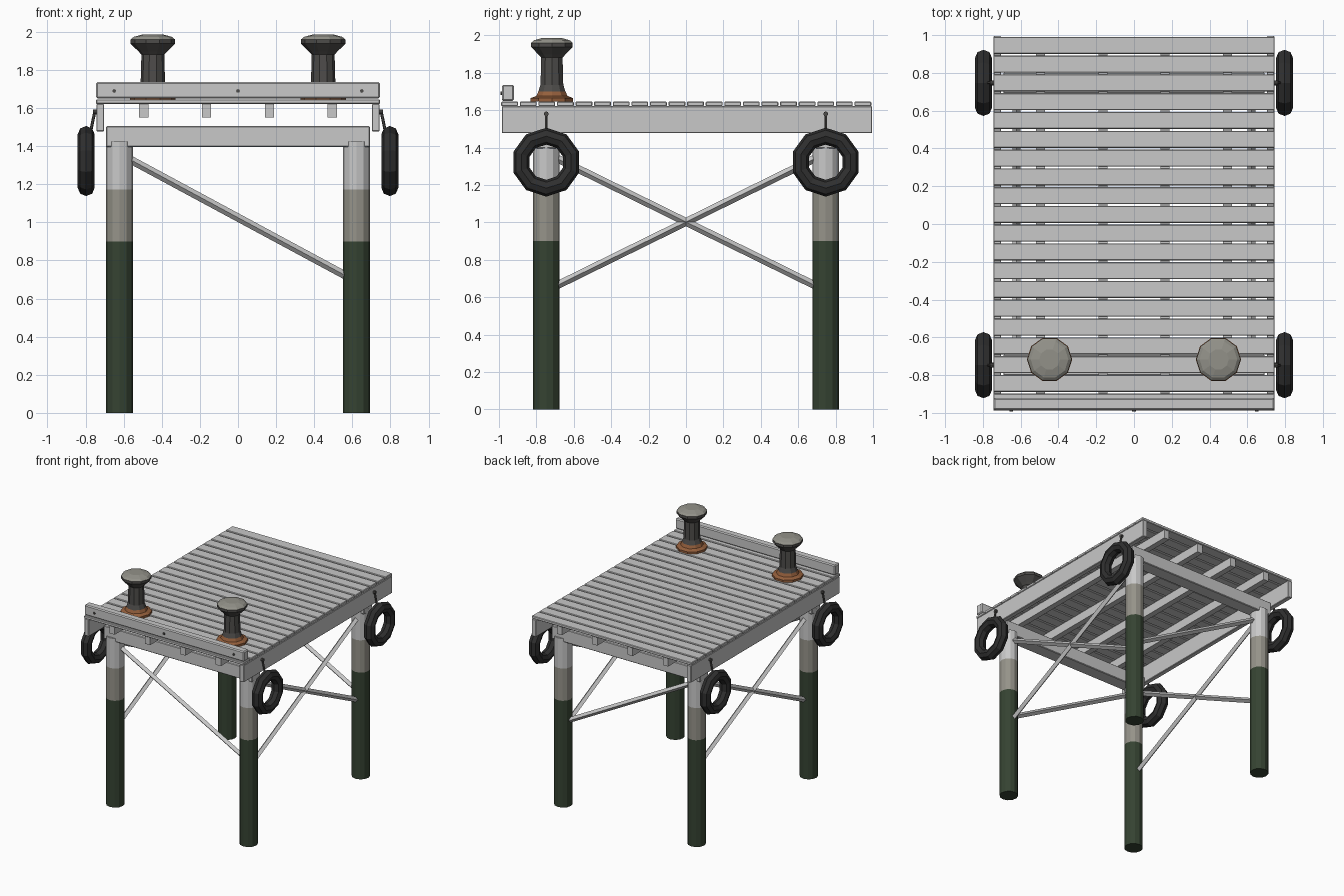
import bpy, bmesh, math
from mathutils import Vector

cube = bpy.data.objects.get("Cube")
if cube:
    bpy.data.objects.remove(cube)


def material(name, rgb):
    m = bpy.data.materials.new(name)
    m.use_nodes = True
    m.diffuse_color = (*rgb, 1)
    m.node_tree.nodes["Principled BSDF"].inputs["Base Color"].default_value = (*rgb, 1)
    return m


wood = material("weathered_wood", (0.58, 0.58, 0.58))
damp = material("damp_wood", (0.30, 0.29, 0.25))
algae = material("algae_green", (0.036, 0.056, 0.032))
iron = material("dark_iron", (0.075, 0.072, 0.068))
worn = material("worn_iron", (0.29, 0.285, 0.25))
rust = material("rust", (0.30, 0.115, 0.045))
rubber = material("black_rubber", (0.028, 0.028, 0.028))


def finish(name, bm, mats, rule=None):
    bmesh.ops.recalc_face_normals(bm, faces=bm.faces[:])
    if rule:
        for f in bm.faces:
            f.material_index = rule(f)
    me = bpy.data.meshes.new(name)
    bm.to_mesh(me)
    bm.free()
    for m in mats:
        me.materials.append(m)
    ob = bpy.data.objects.new(name, me)
    bpy.context.collection.objects.link(ob)
    return ob


def box(name, low, high, bevel=0.0):
    bm = bmesh.new()
    bmesh.ops.create_cube(bm, size=1)
    for v in bm.verts:
        v.co = [l + (c + 0.5) * (h - l) for l, h, c in zip(low, high, v.co)]
    ob = finish(name, bm, [wood])
    if bevel:
        mod = ob.modifiers.new("edge", "BEVEL")
        mod.width, mod.segments = bevel, 1
    return ob


def lathe(name, profile, sides, mats, rule, place):
    """Capped solid of revolution from (radius, height) pairs."""
    bm = bmesh.new()
    rings = []
    for r, z in profile:
        angles = [math.tau * i / sides for i in range(sides)]
        rings.append([bm.verts.new((r * math.cos(a), r * math.sin(a), z)) for a in angles])
    for a, b in zip(rings, rings[1:]):
        for i in range(sides):
            j = (i + 1) % sides
            bm.faces.new((a[i], a[j], b[j], b[i]))
    bm.faces.new(rings[0])
    bm.faces.new(rings[-1])
    ob = finish(name, bm, mats, rule)
    ob.location = place
    return ob


def rod(name, start, end, radius, sides, mat):
    """Straight bar between two points; four sides give a bar set on edge."""
    start, end = Vector(start), Vector(end)
    d = end - start
    bm = bmesh.new()
    bmesh.ops.create_cone(bm, cap_ends=True, segments=sides, radius1=radius,
                          radius2=radius, depth=d.length)
    ob = finish(name, bm, [mat])
    ob.rotation_euler = d.to_track_quat("Z", "Y").to_euler()
    ob.location = (start + end) / 2
    return ob


def torus(name, major, minor, n, m, mat):
    bm = bmesh.new()
    grid = []
    for i in range(n):
        a = math.tau * i / n
        ring = []
        for j in range(m):
            b = math.tau * j / m
            r = major + minor * math.cos(b)
            ring.append(bm.verts.new((minor * math.sin(b), r * math.sin(a), r * math.cos(a))))
        grid.append(ring)
    for i in range(n):
        for j in range(m):
            k, l = (i + 1) % n, (j + 1) % m
            bm.faces.new((grid[i][j], grid[k][j], grid[k][l], grid[i][l]))
    return finish(name, bm, [mat])


# Deck planks
PITCH = 0.0994
for i in range(20):
    y = -0.988 + i * PITCH
    box("deck_plank", (-0.745, y, 1.622), (0.745, y + 0.09, 1.646), 0.004)

# Side beams, joists and front curb
for s in (-1, 1):
    xs = sorted((s * 0.703, s * 0.743))
    box("side_beam", (xs[0], -0.985, 1.477), (xs[1], 0.995, 1.622), 0.004)
for x in (-0.495, -0.165, 0.165, 0.495):
    box("joist", (x - 0.024, -0.97, 1.55), (x + 0.024, 0.98, 1.622))
box("front_curb", (-0.745, -0.985, 1.65), (0.745, -0.92, 1.736), 0.008)
for x in (-0.65, 0, 0.65):
    rod("curb_bolt", (x, -0.992, 1.69), (x, -0.97, 1.69), 0.01, 8, iron)


# Posts with tide bands, and cap beams across each pair
def tide_band(f):
    z = f.calc_center_median().z
    return 0 if z < 0.9 else 1 if z < 1.172 else 2


PX, PY = 0.622, 0.747
for sy in (-1, 1):
    for sx in (-1, 1):
        lathe("post", [(0.071, z) for z in (0, 0.9, 1.172, 1.425)], 12,
              [algae, damp, wood], tide_band, (sx * PX, sy * PY, 0))
    box("cap_beam", (-0.692, sy * PY - 0.055, 1.395), (0.692, sy * PY + 0.055, 1.505), 0.005)
    rod("end_brace", (-PX, sy * PY, 1.36), (PX, sy * PY, 0.69), 0.021, 4, wood)

# Crossed braces on both sides
for sx in (-1, 1):
    for sy in (-1, 1):
        rod("side_brace", (sx * PX, -sy * PY, 0.635), (sx * PX, sy * PY, 1.37), 0.021, 4, wood)

# Tyre fenders hung from the side beams
for sx in (-1, 1):
    for sy in (-1, 1):
        tyre = torus("tyre_fender", 0.139, 0.045, 10, 8, rubber)
        tyre.location = (sx * 0.797, sy * PY, 1.322)
        rod("fender_rope", (sx * 0.75, sy * PY, 1.59), (sx * 0.775, sy * PY, 1.47), 0.008, 6, iron)
        rod("fender_bolt", (sx * 0.735, sy * PY, 1.58), (sx * 0.762, sy * PY, 1.58), 0.013, 8, iron)


# Mooring bollards: rusty flange, dark stem, worn cap
def bollard_part(f):
    z = f.calc_center_median().z
    if z < 0.054:
        return 0
    return 2 if z > 0.318 else 1


BOLLARD = [(0.12, 0), (0.12, 0.018), (0.088, 0.03), (0.076, 0.054), (0.064, 0.09),
           (0.06, 0.235), (0.076, 0.252), (0.117, 0.292), (0.117, 0.314),
           (0.1, 0.328), (0.055, 0.34)]
for x in (-0.447, 0.447):
    lathe("bollard", BOLLARD, 10, [rust, iron, worn], bollard_part, (x, -0.717, 1.646))
